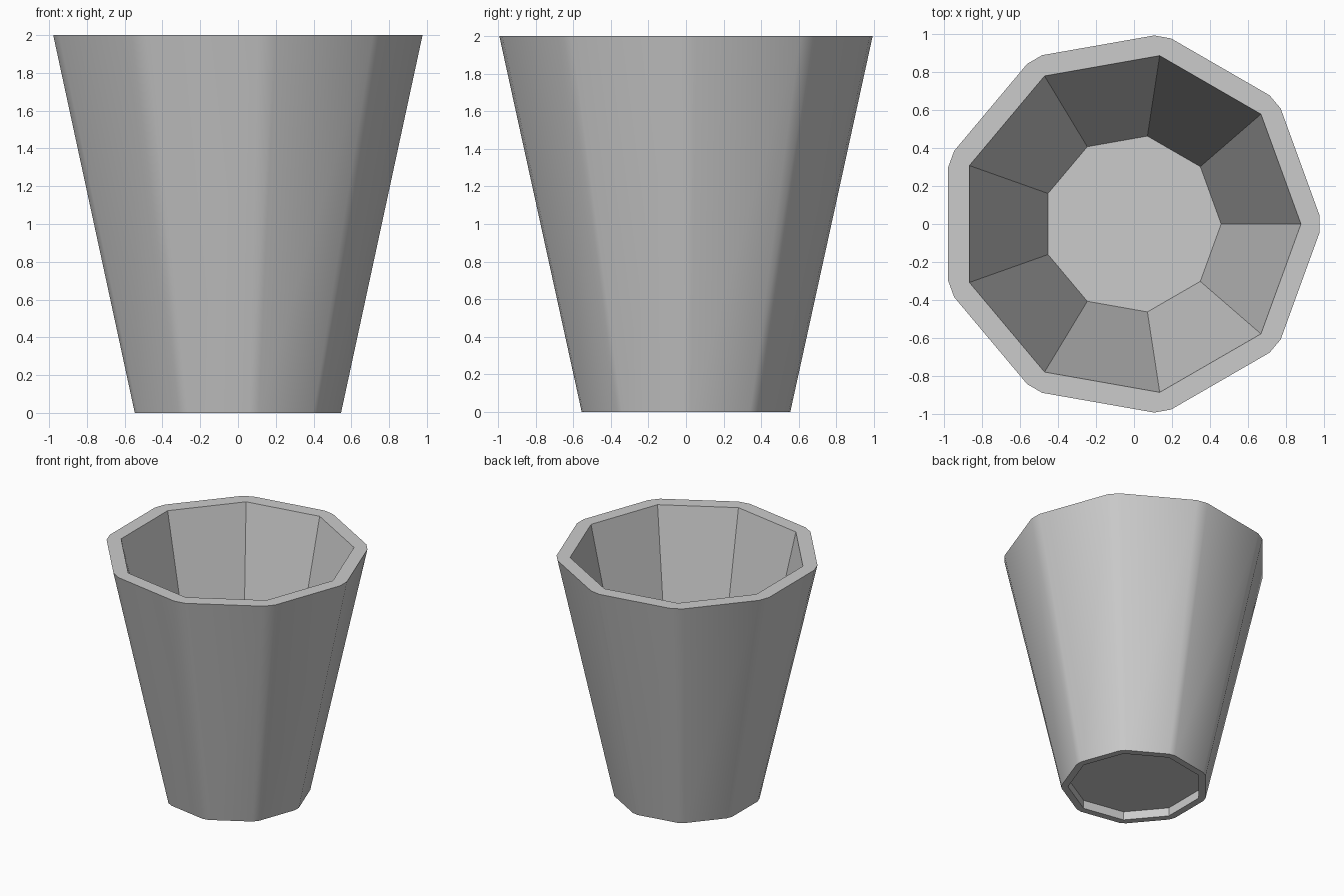
import bpy, bmesh
from math import cos, sin, radians

if "Cube" in bpy.data.objects:
    bpy.data.objects.remove(bpy.data.objects["Cube"])

SIDES = 9
STEP = 360 / SIDES
bm = bmesh.new()


def ring(radius, shift, z, chamfer=None):
    """Nonagon ring; with chamfer, each corner is split into two points."""
    offsets = (-chamfer, chamfer) if chamfer else (0,)
    return [bm.verts.new((shift + radius * cos(radians(i * STEP + o)),
                          radius * sin(radians(i * STEP + o)), z))
            for i in range(SIDES) for o in offsets]


def wall(a, b):
    n = len(a)
    for i in range(n):
        j = (i + 1) % n
        bm.faces.new((a[i], a[j], b[j], b[i]))


def rim(outer, inner):
    # Join a chamfered 18-point ring to a sharp 9-point ring
    for i in range(SIDES):
        j = (i + 1) % SIDES
        bm.faces.new((outer[2 * i], outer[2 * i + 1], inner[i]))
        bm.faces.new((outer[2 * i + 1], outer[2 * j], inner[j], inner[i]))


# Outer tapered shell with chamfered corners
out_low = ring(0.559, -0.013, 0.0, 2.6)
out_top = ring(1.001, -0.023, 2.0, 2.6)
wall(out_low, out_top)

# Inner cavity with sharp corners and flat floor
in_top = ring(0.90, -0.021, 2.0)
in_floor = ring(0.47, -0.011, 0.12)
rim(out_top, in_top)
wall(in_top, in_floor)
bm.faces.new(in_floor)

# Shallow recess under the base
foot_low = ring(0.51, -0.012, 0.0)
foot_top = ring(0.51, -0.012, 0.07)
rim(out_low, foot_low)
wall(foot_low, foot_top)
bm.faces.new(foot_top)

bmesh.ops.recalc_face_normals(bm, faces=bm.faces)
mesh = bpy.data.meshes.new("cup")
bm.to_mesh(mesh)
bm.free()
cup = bpy.data.objects.new("cup", mesh)
bpy.context.collection.objects.link(cup)

# Soft outer corners, crisp inner corners and rims
bpy.context.view_layer.objects.active = cup
cup.select_set(True)
bpy.ops.object.shade_smooth_by_angle(angle=radians(30))
